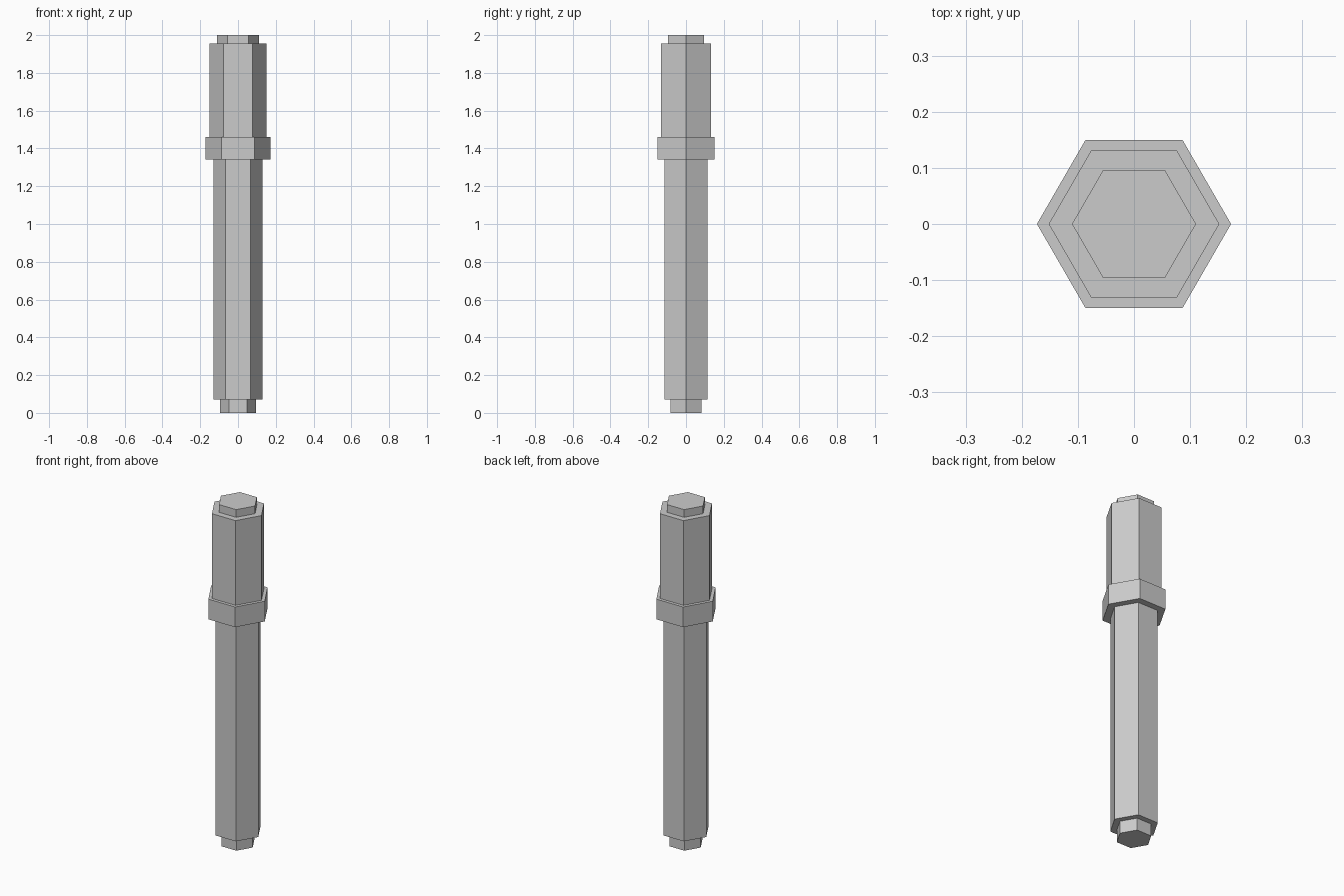
import bpy

if "Cube" in bpy.data.objects:
    bpy.data.objects.remove(bpy.data.objects["Cube"])

SIDES = 6


def hex_prism(name, radius, z0, z1):
    """Upright hexagonal prism with corners on the x axis."""
    bpy.ops.mesh.primitive_cylinder_add(
        vertices=SIDES, radius=radius, depth=z1 - z0,
        location=(0, 0, (z0 + z1) / 2), rotation=(0, 0, 0.5235987756))
    obj = bpy.context.object
    obj.name = name
    bpy.ops.object.transform_apply(location=False, rotation=True, scale=False)
    return obj


# Stacked parts from bottom to top: name, corner radius, bottom z, top z
parts = [
    ("bottom_tip", 0.095, 0.0, 0.071),
    ("barrel", 0.131, 0.071, 1.342),
    ("collar", 0.173, 1.342, 1.46),
    ("cap", 0.152, 1.46, 1.955),
    ("top_plug", 0.1105, 1.955, 2.0),
]
for part in parts:
    hex_prism(*part)
